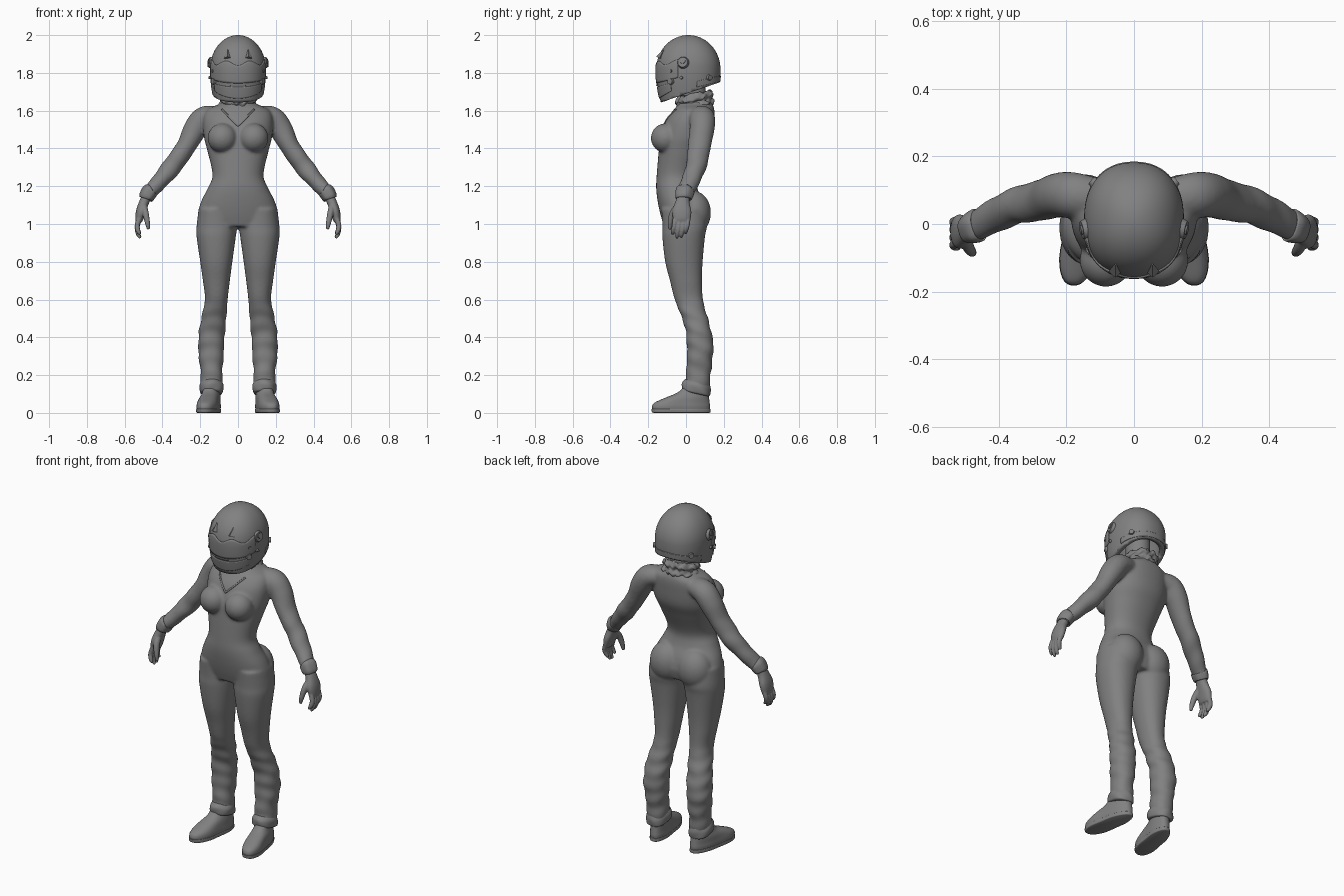
import bpy, bmesh
from math import sin, cos, pi, sqrt, radians
from mathutils import Vector, Matrix
from mathutils.bvhtree import BVHTree

if "Cube" in bpy.data.objects:
    bpy.data.objects.remove(bpy.data.objects["Cube"])

grey = bpy.data.materials.new("plain_grey")
grey.use_nodes = True
grey.diffuse_color = (0.22, 0.22, 0.22, 1)
grey.node_tree.nodes["Principled BSDF"].inputs["Base Color"].default_value = (0.22, 0.22, 0.22, 1)


def make(name, bm):
    bmesh.ops.recalc_face_normals(bm, faces=bm.faces)
    mesh = bpy.data.meshes.new(name)
    bm.to_mesh(mesh)
    bm.free()
    mesh.materials.append(grey)
    mesh.shade_smooth()
    ob = bpy.data.objects.new(name, mesh)
    bpy.context.collection.objects.link(ob)
    return ob


def fuse(ob, voxel, rounds):
    """Blend overlapping volumes into one skin."""
    m = ob.modifiers.new("fuse", 'REMESH')
    m.mode, m.voxel_size, m.use_smooth_shade = 'VOXEL', voxel, True
    s = ob.modifiers.new("soften", 'SMOOTH')
    s.factor, s.iterations = 0.5, rounds


def sharp(ob, angle=40):
    bpy.ops.object.select_all(action='DESELECT')
    ob.select_set(True)
    bpy.context.view_layer.objects.active = ob
    bpy.ops.object.shade_smooth_by_angle(angle=radians(angle))


def spline(rows, steps):
    """Catmull-Rom through rows of numbers."""
    rows = [Vector(r) for r in rows]
    out = []
    for i in range(len(rows) - 1):
        a, b, c, d = rows[max(i - 1, 0)], rows[i], rows[i + 1], rows[min(i + 2, len(rows) - 1)]
        for k in range(steps):
            t = k / steps
            out.append(0.5 * (2 * b + (c - a) * t + (2 * a - 5 * b + 4 * c - d) * t * t
                              + (3 * b - a - 3 * c + d) * t ** 3))
    return out + [rows[-1]]


def loft(bm, rows, side=1, flat=True, power=2.2, steps=6, n=40, fold=None):
    """Skin rings given as (x, y, z, rx, ry); fold(centre, angle) scales the radius."""
    pts = spline(rows, steps)
    rings = []
    for i, p in enumerate(pts):
        c = Vector(p[:3])
        t = Vector((0, 0, 1))
        if not flat:
            t = (Vector(pts[min(i + 1, len(pts) - 1)][:3]) - Vector(pts[max(i - 1, 0)][:3])).normalized()
        v = Vector((0, 1, 0))
        v = (v - t * v.dot(t)).normalized()
        u = v.cross(t)
        ring = []
        for k in range(n):
            a = 2 * pi * k / n
            ca, sa = cos(a), sin(a)
            r = (abs(ca) ** power + abs(sa) ** power) ** (-1 / power)
            if fold:
                r *= fold(c, a)
            q = c + u * (p[3] * r * ca) + v * (p[4] * r * sa)
            ring.append(bm.verts.new((q.x * side, q.y, q.z)))
        rings.append(ring)
    for a, b in zip(rings, rings[1:]):
        for k in range(n):
            bm.faces.new((a[k], a[(k + 1) % n], b[(k + 1) % n], b[k]))
    bm.faces.new(rings[0])
    bm.faces.new(rings[-1])


def box_rows(rows):
    """(z, inner x, outer x, front y, back y) to ring rows."""
    return [((i + o) / 2, (f + b) / 2, z, (o - i) / 2, (b - f) / 2) for z, i, o, f, b in rows]


def blob(bm, centre, size):
    m = Matrix.Translation(centre) @ Matrix.Diagonal((*size, 1))
    bmesh.ops.create_uvsphere(bm, u_segments=32, v_segments=20, radius=1, matrix=m)


# Jumpsuit: torso, legs and sleeves fused together
def leg_fold(c, a):
    k = max(0, min(1, (0.62 - c.z) / 0.1))
    return 1 + k * (0.035 * sin(c.z * 75 + 2.2 * sin(a)) + 0.02 * sin(c.z * 47 - 2 * a))


def arm_fold(c, a):
    k = max(0, min(1, (c.x - 0.24) / 0.08))
    return 1 + k * (0.03 * sin(c.x * 90 + 2 * sin(a)) + 0.03 * sin(c.x * 40 + 2 * a))


torso = [(1.67, .06, -.01, .12), (1.635, .10, -.04, .14), (1.605, .165, -.065, .15),
         (1.55, .185, -.105, .15), (1.46, .18, -.135, .14), (1.38, .16, -.145, .105),
         (1.26, .135, -.155, .055), (1.19, .16, -.158, .06), (1.12, .195, -.15, .09),
         (1.05, .213, -.135, .105), (.985, .205, -.115, .09)]
leg = [(1.08, .02, .208, -.13, .1), (.99, .006, .219, -.125, .11), (.93, .012, .219, -.125, .1),
       (.8, .03, .2, -.11, .088), (.7, .043, .186, -.085, .085), (.6, .055, .175, -.06, .09),
       (.5, .062, .195, -.02, .115), (.42, .07, .207, 0, .137), (.33, .075, .21, .005, .145),
       (.2, .083, .197, 0, .13), (.14, .08, .2, -.012, .126), (.11, .085, .195, -.012, .122)]
arm = [(.11, .075, 1.575, .05, .06), (.18, .085, 1.56, .062, .068), (.225, .085, 1.505, .062, .066),
       (.275, .07, 1.41, .052, .06), (.345, .055, 1.31, .05, .056), (.42, .02, 1.22, .044, .048),
       (.478, -.01, 1.155, .036, .044)]
bm = bmesh.new()
loft(bm, box_rows([(z, -w, w, f, b) for z, w, f, b in torso]))
for s in (1, -1):
    loft(bm, box_rows(leg), s, steps=10, fold=leg_fold)
    loft(bm, arm, s, flat=False, steps=10, power=2, fold=arm_fold)
    blob(bm, (s * .083, -.108, 1.455), (.078, .078, .078))
    blob(bm, (s * .092, .04, 1.06), (.1, .092, .115))
suit = make("jumpsuit", bm)
fuse(suit, 0.008, 7)

# Neckline seam laid on the chest
tree = BVHTree.FromObject(suit, bpy.context.evaluated_depsgraph_get())
seam = []
for k in range(-12, 13):
    x = k / 12 * 0.085
    hit = tree.ray_cast(Vector((x, -1, 1.52 + 1.15 * abs(x) ** 1.05)), Vector((0, 1, 0)))[0]
    if hit:
        seam.append((hit.x, hit.y, hit.z, .005, .005))
bm = bmesh.new()
loft(bm, seam, flat=False, steps=1, n=8, power=2)
make("neckline_seam", bm)

# Neck and ruffled collar
bm = bmesh.new()
loft(bm, [(0, .045, 1.6, .07, .075), (0, .035, 1.7, .065, .07), (0, .03, 1.8, .065, .07)], power=2)
make("neck", bm)
bm = bmesh.new()
loft(bm, [(0, .045, 1.595, .08, .08), (0, .045, 1.62, .108, .1), (0, .045, 1.645, .09, .09),
          (0, .045, 1.665, .102, .098), (0, .045, 1.69, .082, .085)], n=72, power=2,
     fold=lambda c, a: 1 + .05 * sin(7 * a + c.z * 60) + .03 * sin(11 * a - c.z * 90))
for v in bm.verts:
    v.co.z += (v.co.y - .045) * .22 + .006 * sin(9 * v.co.x / .05)
make("collar", bm)

# Gloved hands and cuffs
for s, label in ((1, "left"), (-1, "right")):
    bm = bmesh.new()
    loft(bm, [(.475, -.01, 1.165, .026, .032), (.495, -.018, 1.12, .026, .036),
              (.513, -.022, 1.07, .026, .05), (.522, -.022, 1.03, .022, .047),
              (.524, -.022, 1.01, .016, .04)], s, flat=False)
    for y, tip in ((-.057, .945), (-.034, .925), (-.011, .928), (.012, .95)):
        drop = 1.03 - tip
        loft(bm, [(.52, y, 1.035, .014, .013), (.534, y - .005, 1.03 - drop * .45, .0135, .0125),
                  (.528, y - .012, 1.03 - drop * .8, .012, .011),
                  (.517, y - .014, tip, .007, .007)], s, flat=False, n=16, power=2)
    loft(bm, [(.5, -.035, 1.1, .018, .02), (.49, -.068, 1.06, .017, .018),
              (.48, -.083, 1.01, .014, .014), (.474, -.086, .972, .008, .008)],
         s, flat=False, n=16, power=2)
    fuse(make(label + "_glove", bm), 0.004, 4)
    bm = bmesh.new()
    loft(bm, [(.462, -.004, 1.178, .036, .044), (.468, -.006, 1.172, .043, .05),
              (.487, -.014, 1.14, .039, .045), (.49, -.015, 1.134, .03, .036)],
         s, flat=False, power=2, steps=4, fold=lambda c, a: 1 + .03 * sin(5 * a))
    make(label + "_cuff", bm)

    # Shoes with separate soles, turned slightly outward
    shoe = [(.015, .085, .2, -.178, .125), (.035, .083, .202, -.18, .127), (.055, .085, .2, -.165, .125),
            (.08, .088, .197, -.11, .122), (.105, .092, .19, -.05, .12), (.13, .095, .187, -.02, .115),
            (.17, .1, .18, .0, .11)]
    sole = [(0, .088, .198, -.17, .124), (.004, .083, .203, -.18, .129), (.018, .083, .203, -.182, .129),
            (.021, .086, .2, -.178, .126)]
    for name, rows in (("_shoe", shoe), ("_sole", sole)):
        bm = bmesh.new()
        loft(bm, box_rows(rows), s, power=2.4)
        for v in bm.verts:
            reach = (v.co.y + .03) / .15
            waist = 1 - .14 * max(0, reach) - .1 * max(0, 1 - abs(reach) * 2)
            v.co.x = s * (.145 + (s * v.co.x - .143) * waist - (v.co.y - .03) * .16)
        sharp(make(label + name, bm), 50)
    # Trouser hem ruck above the shoe
    bm = bmesh.new()
    loft(bm, box_rows([(.1, .09, .19, -.01, .12), (.108, .08, .2, -.02, .128),
                       (.14, .077, .203, -.02, .13), (.165, .086, .194, -.002, .124)]), s,
         fold=lambda c, a: 1 + .03 * sin(4 * a + c.z * 50))
    for v in bm.verts:
        v.co.z -= (v.co.y - .06) * .22
    make(label + "_trouser_hem", bm)


# Helmet shell, described by heading from the front and height
def shell(heading, z, off=0.0):
    d = (z - 1.82) / .18
    f = sqrt(max(0, 1 - d * d)) if d > 0 else 1 - .15 * d * d
    sa, ca = sin(heading), -cos(heading)
    r = (abs(sa) ** 2.25 + abs(ca) ** 2.25) ** (-1 / 2.25)
    return Vector(((.148 * f + off) * r * sa, .0125 + (.17 * f + off) * r * ca, z + off * max(0, d)))


def patch(name, half, centre, low, high, off):
    """Thin plate following the shell; low and high give z from a -1..1 position."""
    bm = bmesh.new()
    cols = []
    for i in range(41):
        u = i / 20 - 1
        cols.append([bm.verts.new(shell(centre + u * half, low(u) + (high(u) - low(u)) * j / 10, off))
                     for j in range(11)])
    for a, b in zip(cols, cols[1:]):
        for j in range(10):
            bm.faces.new((a[j], b[j], b[j + 1], a[j + 1]))
    ob = make(name, bm)
    m = ob.modifiers.new("thickness", 'SOLIDIFY')
    m.thickness, m.offset = 0.008, 0
    sharp(ob)


bm = bmesh.new()
heights = [1.6 + .02 * i for i in range(11)] + [1.82 + .18 * sin(pi / 2 * i / 16) for i in range(1, 16)]
rings = [[bm.verts.new(shell(2 * pi * k / 64, z)) for k in range(64)] for z in heights]
top = bm.verts.new((0, .0125, 2.0))
for a, b in zip(rings, rings[1:]):
    for k in range(64):
        bm.faces.new((a[k], a[(k + 1) % 64], b[(k + 1) % 64], b[k]))
for k in range(64):
    bm.faces.new((rings[-1][k], rings[-1][(k + 1) % 64], top))
bmesh.ops.bisect_plane(bm, geom=bm.verts[:] + bm.edges[:] + bm.faces[:], plane_co=(0, -.13, 1.645),
                       plane_no=(0, -.34, 1), clear_inner=True)
helmet = make("helmet_shell", bm)
m = helmet.modifiers.new("padding", 'SOLIDIFY')
m.thickness, m.offset = 0.03, -1
sharp(helmet)

patch("visor", 1.25, 0, lambda u: 1.745 + .03 * u * u,
      lambda u: 1.85 - .012 * cos(3 * pi * u) + .008 * u * u, .001)
patch("chin_guard", 1.0, 0, lambda u: 1.665 + .04 * u * u, lambda u: 1.725 + .02 * u * u, .0)
patch("chin_slot", .28, 0, lambda u: 1.732, lambda u: 1.739, .002)
patch("rear_rim", 1.3, pi, lambda u: 1.755 - .03 * u * u, lambda u: 1.785 - .03 * u * u, -.001)


# Hinges, bolts and brow vents
def stud(name, heading, z, radius, depth):
    p, q = shell(heading, z), shell(heading, z, .02)
    bm = bmesh.new()
    turn = (q - p).to_track_quat('Z', 'Y').to_matrix().to_4x4()
    bmesh.ops.create_cone(bm, cap_ends=True, segments=24, radius1=radius, radius2=radius * .75,
                          depth=depth, matrix=Matrix.Translation(p) @ turn)
    sharp(make(name, bm))


for s, label in ((1, "left"), (-1, "right")):
    stud(label + "_hinge", s * 1.4, 1.855, .035, .022)
    stud(label + "_hinge_cap", s * 1.4, 1.86, .018, .032)
    stud(label + "_visor_latch", s * 1.0, 1.755, .02, .022)
    stud(label + "_latch_pin", s * 1.02, 1.81, .01, .02)
    stud(label + "_cheek_pin", s * 1.35, 1.775, .01, .02)
    stud(label + "_rear_bolt", s * 2.25, 1.775, .018, .022)
    bm = bmesh.new()
    p = shell(s * .42, 1.9)
    bmesh.ops.create_cone(bm, cap_ends=True, segments=4, radius1=.02, radius2=.003, depth=.05,
                          matrix=Matrix.Translation(p) @ Matrix.Rotation(-.45, 4, 'X'))
    sharp(make(label + "_brow_vent", bm), 30)
